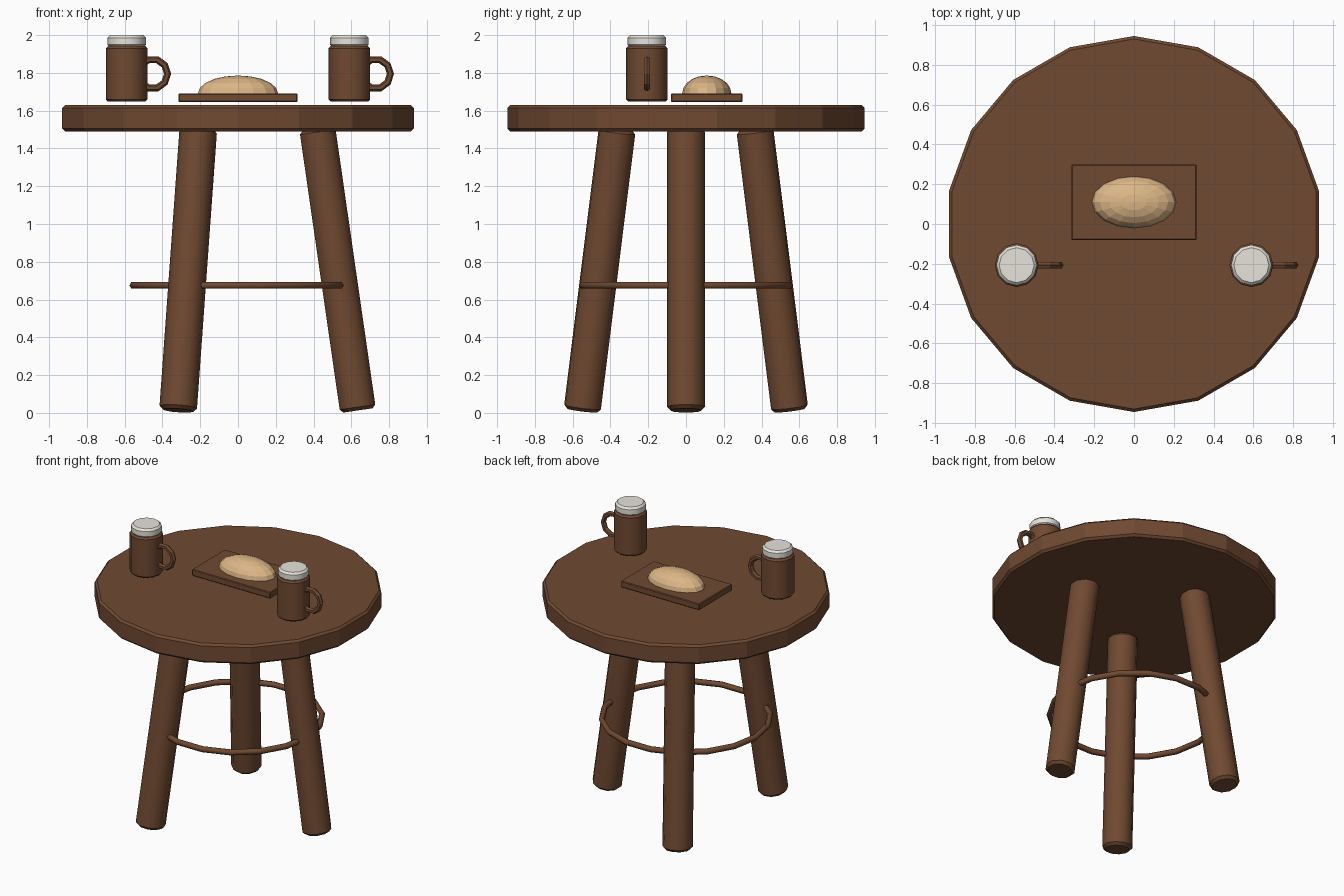
import bpy, bmesh
from math import cos, sin, pi, radians
from mathutils import Vector, Matrix

cube = bpy.data.objects.get("Cube")
if cube:
    bpy.data.objects.remove(cube, do_unlink=True)


def material(name, rgb):
    m = bpy.data.materials.new(name)
    m.use_nodes = True
    m.diffuse_color = (*rgb, 1)
    m.node_tree.nodes["Principled BSDF"].inputs["Base Color"].default_value = (*rgb, 1)
    return m


WOOD = material("brown wood", (0.162, 0.067, 0.031))
BREAD = material("golden crust", (0.72, 0.47, 0.24))
FOAM = material("pale foam", (0.85, 0.82, 0.76))


def finish(name, bm, mat, smooth=None):
    bmesh.ops.recalc_face_normals(bm, faces=bm.faces)
    mesh = bpy.data.meshes.new(name)
    bm.to_mesh(mesh)
    bm.free()
    mesh.materials.append(mat)
    ob = bpy.data.objects.new(name, mesh)
    bpy.context.collection.objects.link(ob)
    if smooth:
        bpy.ops.object.select_all(action="DESELECT")
        bpy.context.view_layer.objects.active = ob
        ob.select_set(True)
        bpy.ops.object.shade_smooth_by_angle(angle=radians(smooth))
    return ob


def lathe(name, mat, profile, sides, matrix=Matrix(), start=0.0, smooth=None):
    """Turned solid from (radius, height) points, capped at both ends."""
    bm = bmesh.new()
    rings = []
    for r, z in profile:
        angles = [start + 2 * pi * i / sides for i in range(sides)]
        rings.append([bm.verts.new((r * cos(a), r * sin(a), z)) for a in angles])
    for low, high in zip(rings, rings[1:]):
        for i in range(sides):
            j = (i + 1) % sides
            bm.faces.new((low[i], low[j], high[j], high[i]))
    bm.faces.new(rings[0][::-1])
    bm.faces.new(rings[-1])
    bm.transform(matrix)
    return finish(name, bm, mat, smooth)


def chamfered(radius, low, high, c):
    return [(radius - c, low), (radius, low + c), (radius, high - c), (radius - c, high)]


def torus(name, mat, major, minor, segments, sides, matrix, smooth=None):
    bm = bmesh.new()
    rings = []
    for i in range(segments):
        a = 2 * pi * i / segments
        ring = []
        for k in range(sides):
            b = 2 * pi * k / sides
            r = major + minor * cos(b)
            ring.append(bm.verts.new((r * cos(a), r * sin(a), minor * sin(b))))
        rings.append(ring)
    for i in range(segments):
        p, q = rings[i], rings[(i + 1) % segments]
        for k in range(sides):
            n = (k + 1) % sides
            bm.faces.new((p[k], q[k], q[n], p[n]))
    bm.transform(matrix)
    return finish(name, bm, mat, smooth)


# Round table top
lathe("table_top", WOOD, chamfered(0.945, 1.49, 1.63, 0.015), 18, start=pi / 2)

# Three splayed legs
foot, head = Vector((0.635, 0, 0.013)), Vector((0.42, 0, 1.505))
axis = head - foot
tilt = Matrix.Translation(foot) @ axis.to_track_quat("Z", "Y").to_matrix().to_4x4()
for i, label in enumerate(("left", "back", "front")):
    turn = Matrix.Rotation(i * 2 * pi / 3, 4, "Z")
    lathe(label + "_leg", WOOD, chamfered(0.1, 0, axis.length, 0.018), 10,
          turn @ tilt, smooth=40)

# Ring stretcher joining the legs
torus("ring_stretcher", WOOD, 0.555, 0.02, 18, 6,
      Matrix.Translation((0, 0, 0.675)), smooth=65)

# Serving board
bm = bmesh.new()
bmesh.ops.create_cube(bm, size=1)
bm.transform(Matrix.Translation((0, 0.11, 1.668)) @ Matrix.Diagonal((0.63, 0.38, 0.046, 1)))
bmesh.ops.bevel(bm, geom=bm.edges[:], offset=0.005, segments=1, affect="EDGES")
finish("serving_board", bm, WOOD)

# Domed loaf
bm = bmesh.new()
bmesh.ops.create_uvsphere(bm, u_segments=16, v_segments=10, radius=1)
bmesh.ops.bisect_plane(bm, geom=bm.verts[:] + bm.edges[:] + bm.faces[:],
                       plane_co=(0, 0, -0.05), plane_no=(0, 0, -1), clear_outer=True)
bmesh.ops.holes_fill(bm, edges=[e for e in bm.edges if e.is_boundary], sides=0)
bm.transform(Matrix.Translation((0, 0.11, 1.692)) @ Matrix.Diagonal((0.212, 0.13, 0.094, 1)))
finish("bread_loaf", bm, BREAD)

# Two mugs with foam and handles
for label, x in (("left", 0.59), ("right", -0.59)):
    place = Matrix.Translation((x, -0.207, 0))
    lathe(label + "_mug", WOOD, chamfered(0.11, 1.648, 1.942, 0.012), 12, place, smooth=35)
    lathe(label + "_mug_foam", FOAM, chamfered(0.102, 1.935, 2.0, 0.014), 12, place, smooth=35)
    torus(label + "_mug_handle", WOOD, 0.078, 0.019, 10, 6,
          place @ Matrix.Translation((0.139, 0, 1.795)) @ Matrix.Rotation(pi / 2, 4, "X"))
